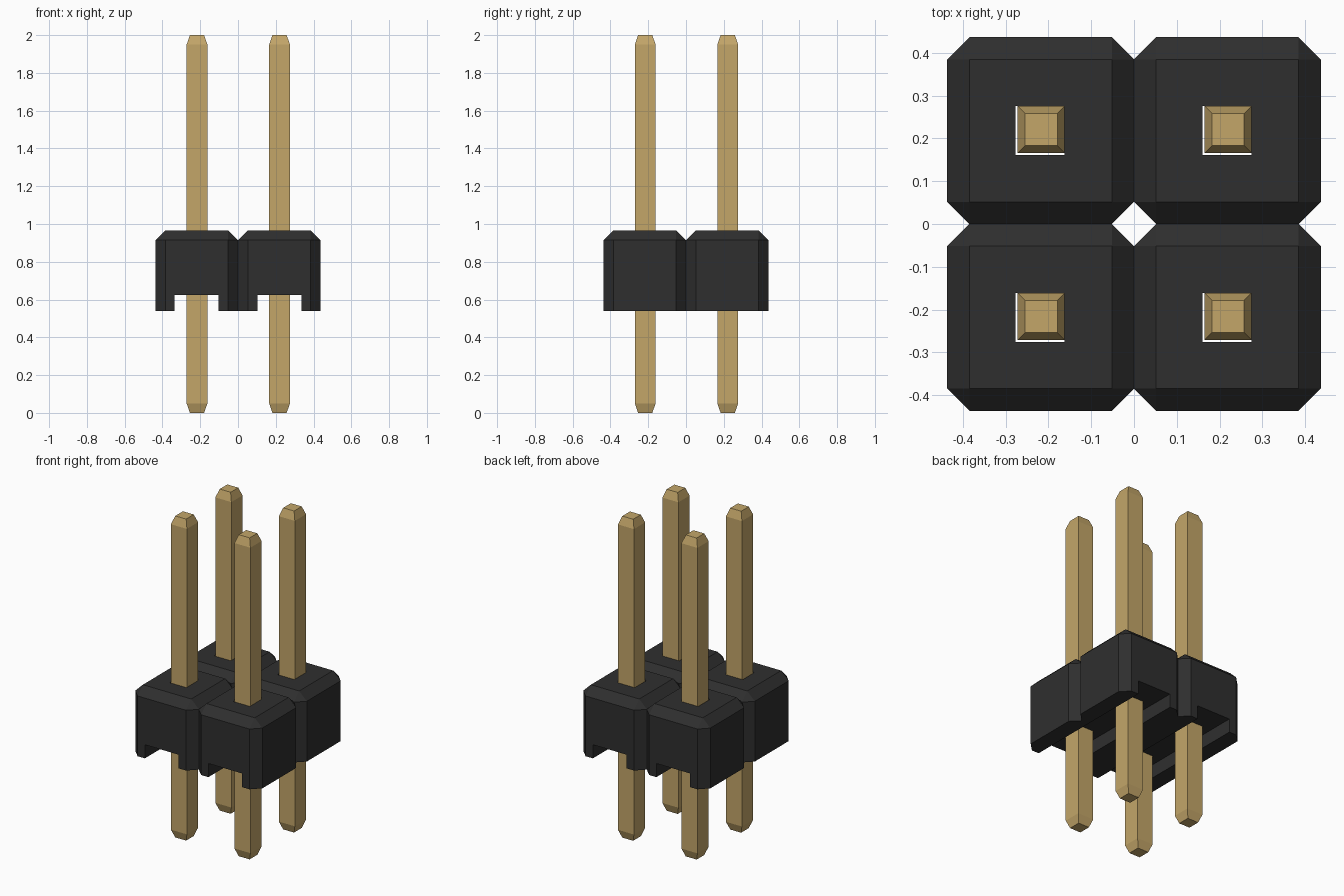
import bpy, bmesh
from mathutils import Matrix, Vector

if "Cube" in bpy.data.objects:
    bpy.data.objects.remove(bpy.data.objects["Cube"], do_unlink=True)


def material(name, rgb, rough, metal=0.0):
    m = bpy.data.materials.new(name)
    m.use_nodes = True
    m.diffuse_color = (*rgb, 1)
    b = m.node_tree.nodes["Principled BSDF"]
    b.inputs["Base Color"].default_value = (*rgb, 1)
    b.inputs["Roughness"].default_value = rough
    return m


black = material("black plastic", (0.028, 0.028, 0.028), 0.6)
gold = material("gold", (0.546, 0.381, 0.141), 0.5)


def to_object(bm, name, mat=None):
    bmesh.ops.recalc_face_normals(bm, faces=bm.faces)
    me = bpy.data.meshes.new(name)
    bm.to_mesh(me)
    bm.free()
    if mat:
        me.materials.append(mat)
    ob = bpy.data.objects.new(name, me)
    bpy.context.collection.objects.link(ob)
    return ob


def add_box(bm, lo, hi):
    lo, hi = Vector(lo), Vector(hi)
    size = hi - lo
    bmesh.ops.create_cube(bm, size=1, matrix=Matrix.Translation((lo + hi) / 2)
                          @ Matrix.Diagonal((*size, 1)))


def cut(target, bm, name):
    cutter = to_object(bm, name)
    cutter.hide_render = True
    mod = target.modifiers.new(name, "BOOLEAN")
    mod.operation, mod.solver, mod.object = "DIFFERENCE", "EXACT", cutter
    bpy.context.view_layer.objects.active = target
    bpy.ops.object.modifier_apply(modifier=mod.name)
    bpy.data.objects.remove(cutter, do_unlink=True)


W, C = 0.437, 0.052                       # cell width and chamfer
Z0, Z_SLOT, Z1, Z2 = 0.54, 0.625, 0.915, 0.965
PIN, TIP, TAPER, GAP = 0.11, 0.075, 0.05, 0.005
XS, YS = (-0.217, 0.22), (-0.216, 0.221)  # pin centres

# Housing: one chamfered cell, open on the two sides where it joins its neighbours
bm = bmesh.new()
I, O = C, W - C
octagon = [(I, 0), (O, 0), (W, I), (W, O), (O, W), (I, W), (0, O), (0, I)]
square = [(I, I), (O, I), (O, O), (I, O)]
low = [bm.verts.new((x, y, Z0)) for x, y in octagon]
mid = [bm.verts.new((x, y, Z1)) for x, y in octagon]
top = [bm.verts.new((x, y, Z2)) for x, y in square]
bm.faces.new(low)
bm.faces.new(top)
for i in range(8):
    j = (i + 1) % 8
    if i not in (0, 6):                   # skip the joining walls
        bm.faces.new((low[i], low[j], mid[j], mid[i]))
for k in range(4):
    a, b, c = mid[2 * k], mid[2 * k + 1], mid[(2 * k + 2) % 8]
    bm.faces.new((a, b, top[(k + 1) % 4], top[k]))
    bm.faces.new((b, c, top[(k + 1) % 4]))

# Mirror the cell into a two by two block
for flip in ((-1, 1, 1, 1), (1, -1, 1, 1)):
    new = bmesh.ops.duplicate(bm, geom=bm.verts[:] + bm.edges[:] + bm.faces[:])["geom"]
    verts = [g for g in new if isinstance(g, bmesh.types.BMVert)]
    bmesh.ops.transform(bm, matrix=Matrix.Diagonal(flip), verts=verts)
    bmesh.ops.remove_doubles(bm, verts=bm.verts, dist=1e-5)
housing = to_object(bm, "housing", black)

# Channels along the underside
bm = bmesh.new()
for x0, x1 in ((-0.335, -0.102), (0.102, 0.335)):
    add_box(bm, (x0, -0.6, 0.4), (x1, 0.6, Z_SLOT))
cut(housing, bm, "channel_cutter")

# Pin holes with a thin gap on two sides
bm = bmesh.new()
h = PIN / 2
for x in XS:
    for y in YS:
        add_box(bm, (x - h - GAP, y - h - GAP, 0.58), (x + h, y + h, 1.1))
cut(housing, bm, "hole_cutter")

# Pins: square rods tapered at both ends
for x, side in zip(XS, ("right", "left")):
    for y, end in zip(YS, ("front", "back")):
        bm = bmesh.new()
        rings = []
        for z, w in ((0, TIP), (TAPER, PIN), (2 - TAPER, PIN), (2, TIP)):
            rings.append([bm.verts.new((x + sx * w / 2, y + sy * w / 2, z))
                          for sx, sy in ((-1, -1), (1, -1), (1, 1), (-1, 1))])
        bm.faces.new(rings[0])
        bm.faces.new(rings[-1])
        for r, s in zip(rings, rings[1:]):
            for i in range(4):
                j = (i + 1) % 4
                bm.faces.new((r[i], r[j], s[j], s[i]))
        to_object(bm, f"pin_{end}_{side}", gold)
